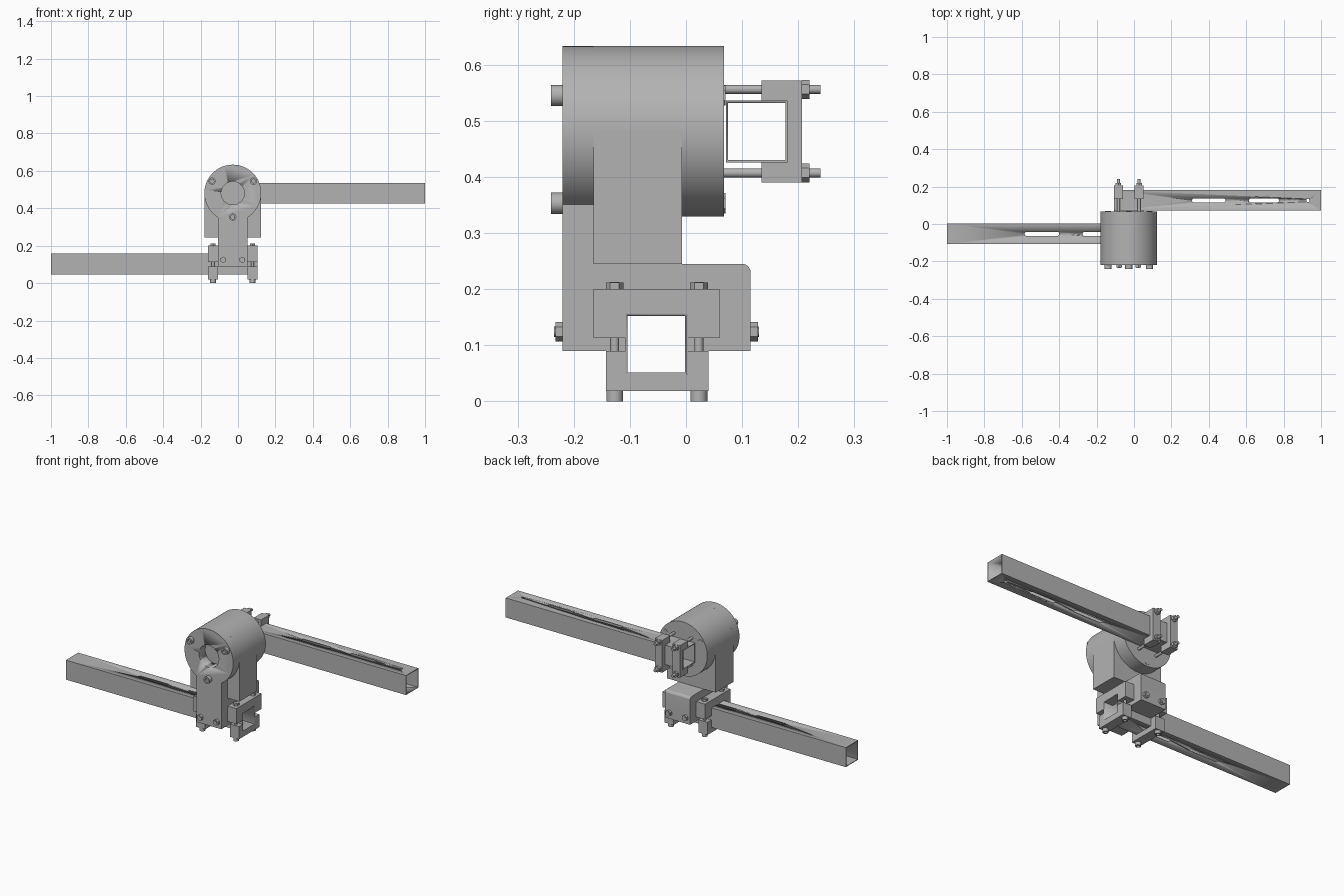
import bpy, bmesh
from math import sin, cos, pi, radians, asin
from mathutils import Vector

cube = bpy.data.objects.get("Cube")
if cube:
    bpy.data.objects.remove(cube, do_unlink=True)

steel = bpy.data.materials.new("steel grey")
steel.use_nodes = True
GREY = (0.45, 0.45, 0.45, 1)
steel.diffuse_color = GREY
steel.node_tree.nodes["Principled BSDF"].inputs["Base Color"].default_value = GREY

CX, CZ, R = -0.028, 0.481, 0.152      # drum axis and radius
HALF = 0.078                          # half width of stem and foot


def finish(name, bm, smooth=True):
    bmesh.ops.recalc_face_normals(bm, faces=bm.faces)
    mesh = bpy.data.meshes.new(name)
    bm.to_mesh(mesh)
    bm.free()
    mesh.materials.append(steel)
    ob = bpy.data.objects.new(name, mesh)
    bpy.context.collection.objects.link(ob)
    if smooth:
        bpy.ops.object.select_all(action='DESELECT')
        ob.select_set(True)
        bpy.context.view_layer.objects.active = ob
        bpy.ops.object.shade_smooth_by_angle(angle=radians(30))
    return ob


def prism(name, pts, axis, lo, hi):
    """Extrude a flat outline along one axis."""
    def place(a, b, t):
        return {'x': (t, a, b), 'y': (a, t, b), 'z': (a, b, t)}[axis]
    bm = bmesh.new()
    face = bm.faces.new([bm.verts.new(place(a, b, lo)) for a, b in pts])
    ext = bmesh.ops.extrude_face_region(bm, geom=[face])
    moved = [v for v in ext['geom'] if isinstance(v, bmesh.types.BMVert)]
    bmesh.ops.translate(bm, verts=moved, vec=place(0, 0, hi - lo))
    return finish(name, bm)


def rect(a0, a1, b0, b1):
    return [(a0, b0), (a1, b0), (a1, b1), (a0, b1)]


def rod(name, start, direction, r, length, sides=24, socket=0):
    """Cylinder or hex from a start point; socket sinks a recess in its far end."""
    d = Vector(direction)
    bm = bmesh.new()
    bmesh.ops.create_cone(bm, cap_ends=True, segments=sides, radius1=r, radius2=r, depth=length)
    bmesh.ops.translate(bm, verts=bm.verts, vec=(0, 0, length / 2))
    if socket:
        cap = max(bm.faces, key=lambda f: f.calc_center_median().z)
        bmesh.ops.inset_region(bm, faces=[cap], thickness=r * 0.45)
        pit = bmesh.ops.extrude_face_region(bm, geom=[cap])
        sunk = [v for v in pit['geom'] if isinstance(v, bmesh.types.BMVert)]
        bmesh.ops.delete(bm, geom=[cap], context='FACES_ONLY')
        bmesh.ops.translate(bm, verts=sunk, vec=(0, 0, -socket))
    bmesh.ops.rotate(bm, verts=bm.verts, matrix=d.to_track_quat('Z', 'Y').to_matrix())
    bmesh.ops.translate(bm, verts=bm.verts, vec=start)
    return finish(name, bm)


def cut(ob, cutters):
    for c in cutters:
        mod = ob.modifiers.new("cut", 'BOOLEAN')
        mod.operation, mod.solver, mod.object = 'DIFFERENCE', 'EXACT', c
        bpy.context.view_layer.objects.active = ob
        bpy.ops.object.modifier_apply(modifier=mod.name)
        bpy.data.objects.remove(c, do_unlink=True)


def slot(x0, x1, y, z0, z1, r):
    """Rounded slot cutter running along x."""
    pts = []
    for i in range(9):
        t = -pi / 2 + pi * i / 8
        pts.append((x1 - r + r * cos(t), y + r * sin(t)))
    for i in range(9):
        t = pi / 2 + pi * i / 8
        pts.append((x0 + r + r * cos(t), y + r * sin(t)))
    return prism("slot_cutter", pts, 'z', z0, z1)


def tube(name, x0, x1, y0, z0, size, slots, wall=0.004):
    ob = prism(name, rect(y0, y0 + size, z0, z0 + size), 'x', x0, x1)
    bore = prism("bore_cutter", rect(y0 + wall, y0 + size - wall, z0 + wall, z0 + size - wall),
                 'x', x0 - 0.1, x1 + 0.1)
    mid = y0 + size / 2
    cut(ob, [bore] + [slot(a, b, mid, z0 - 0.02, z0 + size + 0.02, 0.011) for a, b in slots])
    return ob


# Square arms
upper = tube("upper_arm", -0.107, 1.0, 0.071, 0.426, 0.11, [(0.31, 0.49), (0.615, 0.775)])
cut(upper, [rod("pin_cutter", (0.93, 0.126, 0.4), (0, 0, 1), 0.009, 0.2)])
tube("lower_arm", -1.0, 0.105, -0.108, 0.047, 0.11, [(-0.585, -0.4), (-0.275, -0.12)])

# Drum and its carrier block
rod("drum", (CX, -0.165, CZ), (0, 1, 0), R, 0.233, 96)
prism("drum_carrier", rect(CX - R, CX + R, 0.245, CZ), 'y', -0.165, -0.007)

# Front plate: round head running into a straight stem, with a bore
a0 = asin(HALF / R) - pi / 2
sweep = 2 * pi - 2 * asin(HALF / R)
outline = [(CX + R * cos(a0 + sweep * i / 72), CZ + R * sin(a0 + sweep * i / 72)) for i in range(73)]
outline += [(CX - HALF, 0.09), (CX + HALF, 0.09)]
plate = prism("front_plate", outline, 'y', -0.22, -0.165)
cut(plate, [rod("bore_cutter", (CX, -0.3, CZ), (0, 1, 0), 0.062, 0.2, 48)])

# Foot bridging the lower arm, rounded on its rear top edge
foot = [(-0.165, 0.09), (-0.108, 0.09), (-0.108, 0.157), (0.003, 0.157), (0.003, 0.09), (0.115, 0.09)]
foot += [(0.1 + 0.015 * cos(pi * i / 12), 0.23 + 0.015 * sin(pi * i / 12)) for i in range(7)]
foot += [(-0.165, 0.245)]
prism("foot", foot, 'x', CX - HALF, CX + HALF)

# Drum bolts on the front, with nuts at the back
for k in range(3):
    t = radians(30 + 120 * k)
    x, z = CX + 0.128 * cos(t), CZ + 0.128 * sin(t)
    rod("drum_bolt_head", (x, -0.22, z), (0, -1, 0), 0.019, 0.021, 24, 0.012)
    rod("drum_bolt_nut", (x, 0.066, z), (0, 1, 0), 0.018, 0.004, 6)

for side in (-1, 1):
    # Foot bolts through the front plate and foot
    x = CX + side * 0.051
    for y, d in ((-0.22, -1), (0.115, 1)):
        rod("foot_bolt_nut", (x, y, 0.124), (0, d, 0), 0.017, 0.013, 6)
        rod("foot_bolt_end", (x, y, 0.124), (0, d, 0), 0.009, 0.015)

    # Lower clamps beside the foot
    lo, hi = sorted((CX + side * HALF, CX + side * 0.133))
    prism("clamp_top", [(-0.165, 0.113), (-0.108, 0.113), (-0.108, 0.152), (0.003, 0.152),
                        (0.003, 0.113), (0.06, 0.113), (0.06, 0.2), (-0.165, 0.2)], 'x', lo, hi)
    prism("clamp_bottom", [(-0.143, 0.018), (0.04, 0.018), (0.04, 0.09), (0.003, 0.09), (0.003, 0.048),
                           (-0.108, 0.048), (-0.108, 0.09), (-0.143, 0.09)], 'x', lo, hi)
    x = (lo + hi) / 2
    for y in (-0.127, 0.023):
        rod("clamp_bolt_head", (x, y, 0.018), (0, 0, -1), 0.015, 0.018, 24, 0.01)
        rod("clamp_bolt", (x, y, 0.018), (0, 0, 1), 0.008, 0.195)
        rod("clamp_nut", (x, y, 0.2), (0, 0, 1), 0.016, 0.012, 6)

    # Rear clamps holding the upper arm against the drum
    x = CX + side * 0.055
    prism("rear_clamp", [(0.135, 0.39), (0.207, 0.39), (0.207, 0.572), (0.135, 0.572), (0.135, 0.536),
                         (0.179, 0.536), (0.179, 0.426), (0.135, 0.426)], 'x', x - 0.023, x + 0.023)
    for z in (0.407, 0.556):
        rod("rear_bolt", (x, 0.06, z), (0, 1, 0), 0.008, 0.18)
        rod("rear_nut", (x, 0.207, z), (0, 1, 0), 0.017, 0.013, 6)
